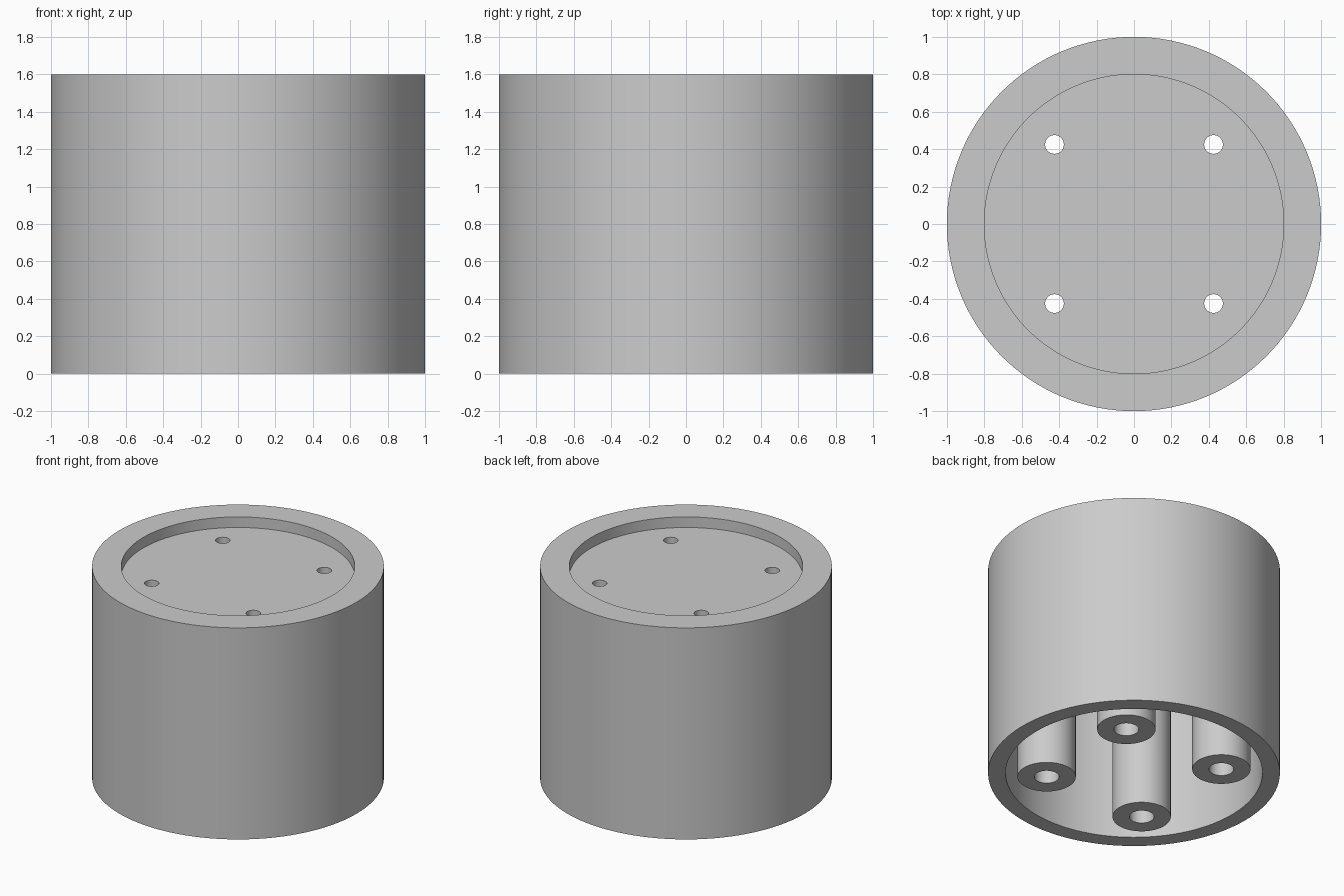
import bpy, bmesh
from math import radians, tau
from mathutils import Vector

if "Cube" in bpy.data.objects:
    bpy.data.objects.remove(bpy.data.objects["Cube"], do_unlink=True)

HEIGHT, FLOOR, CEILING = 1.6, 1.52, 1.4
POST = 0.425

grey = bpy.data.materials.new("plain grey")
grey.use_nodes = True
colour = (0.6, 0.6, 0.6, 1)
grey.diffuse_color = colour
grey.node_tree.nodes["Principled BSDF"].inputs["Base Color"].default_value = colour


def lathe(name, profile, steps, location=(0, 0, 0)):
    """Turn a (radius, height) profile round the z axis into a closed solid."""
    bm = bmesh.new()
    verts = [bm.verts.new((r, 0, z)) for r, z in profile]
    edges = [bm.edges.new(pair) for pair in zip(verts, verts[1:])]
    bmesh.ops.spin(bm, geom=verts + edges, cent=(0, 0, 0), axis=(0, 0, 1),
                   angle=tau, steps=steps)
    bmesh.ops.remove_doubles(bm, verts=bm.verts, dist=0.0001)
    bmesh.ops.recalc_face_normals(bm, faces=bm.faces)
    bmesh.ops.translate(bm, verts=bm.verts, vec=Vector(location))
    mesh = bpy.data.meshes.new(name)
    bm.to_mesh(mesh)
    bm.free()
    mesh.materials.append(grey)
    obj = bpy.data.objects.new(name, mesh)
    bpy.context.collection.objects.link(obj)
    return obj


def combine(target, tool, operation):
    """Apply a boolean and discard the tool."""
    mod = target.modifiers.new(operation, 'BOOLEAN')
    mod.object, mod.operation, mod.solver = tool, operation, 'EXACT'
    bpy.context.view_layer.objects.active = target
    bpy.ops.object.modifier_apply(modifier=mod.name)
    bpy.data.objects.remove(tool, do_unlink=True)


# Hollow housing, open below, with a shallow round recess on top
housing = lathe("housing", [(0, CEILING), (0.88, CEILING), (0.88, 0), (1, 0),
                            (1, HEIGHT), (0.8, HEIGHT), (0.8, FLOOR), (0, FLOOR)], 128)

corners = [(x, y, 0) for x in (-POST, POST) for y in (-POST, POST)]

# Four screw posts hanging from the ceiling
for place in corners:
    top = (CEILING + FLOOR) / 2
    post = lathe("screw_post", [(0, 0), (0.2, 0), (0.2, top), (0, top)], 64, place)
    combine(housing, post, 'UNION')

# Stepped screw holes: wide from below, narrow through the top plate
for place in corners:
    hole = lathe("screw_hole", [(0, -0.1), (0.085, -0.1), (0.085, CEILING),
                                (0.05, CEILING), (0.05, 1.7), (0, 1.7)], 48, place)
    hole.hide_render = True
    combine(housing, hole, 'DIFFERENCE')

bpy.ops.object.select_all(action='DESELECT')
housing.select_set(True)
bpy.context.view_layer.objects.active = housing
bpy.ops.object.shade_smooth_by_angle(angle=radians(30))
